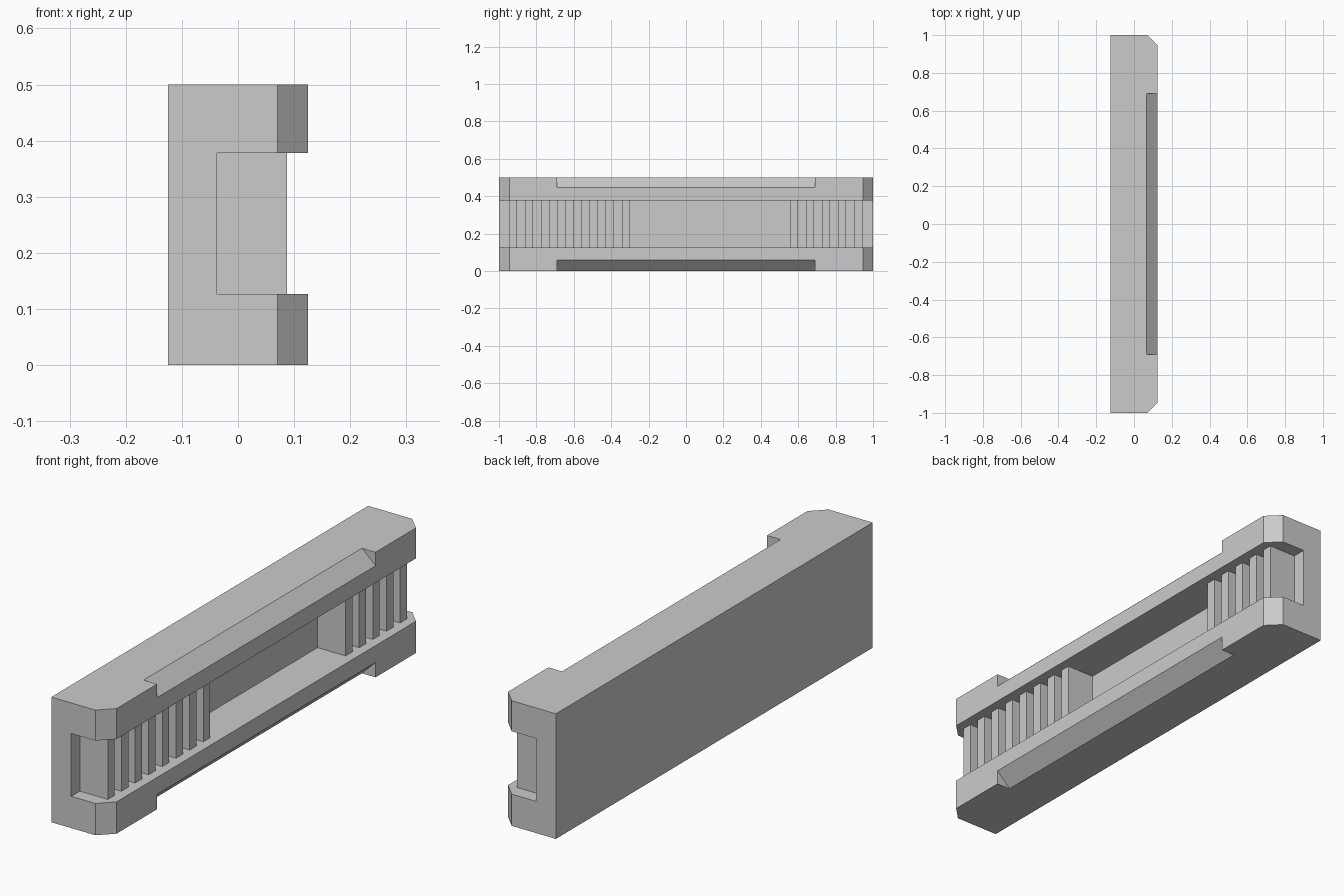
import bpy, bmesh
from mathutils import Vector

if "Cube" in bpy.data.objects:
    bpy.data.objects.remove(bpy.data.objects["Cube"])


def prism(name, points, axis, start, end):
    """Extrude a closed profile: axis 'Y' takes (x, z) points, axis 'Z' takes (x, y)."""
    def place(p, t):
        return (p[0], t, p[1]) if axis == 'Y' else (p[0], p[1], t)
    bm = bmesh.new()
    face = bm.faces.new([bm.verts.new(place(p, start)) for p in points])
    ext = bmesh.ops.extrude_face_region(bm, geom=[face])
    moved = [v for v in ext['geom'] if isinstance(v, bmesh.types.BMVert)]
    offset = Vector(place((0, 0), end - start))
    bmesh.ops.translate(bm, verts=moved, vec=offset)
    bmesh.ops.recalc_face_normals(bm, faces=bm.faces)
    mesh = bpy.data.meshes.new(name)
    bm.to_mesh(mesh)
    bm.free()
    obj = bpy.data.objects.new(name, mesh)
    bpy.context.collection.objects.link(obj)
    return obj


def cut(target, cutter):
    mod = target.modifiers.new("cut", 'BOOLEAN')
    mod.operation = 'DIFFERENCE'
    mod.solver = 'EXACT'
    mod.object = cutter
    bpy.context.view_layer.objects.active = target
    bpy.ops.object.modifier_apply(modifier=mod.name)
    bpy.data.objects.remove(cutter)


BACK, FRONT, TOP = -0.125, 0.125, 0.5
GROOVE_X, GROOVE_LOW, GROOVE_HIGH = -0.037, 0.127, 0.378

# C-shaped housing with a channel running its full length
housing = prism("housing", [
    (BACK, 0), (FRONT, 0), (FRONT, GROOVE_LOW), (GROOVE_X, GROOVE_LOW),
    (GROOVE_X, GROOVE_HIGH), (FRONT, GROOVE_HIGH), (FRONT, TOP), (BACK, TOP)],
    'Y', -1, 1)

# Bevelled vertical corners at both ends
for s in (-1, 1):
    cut(housing, prism("corner_cutter", [
        (0.05, s * 1.02), (0.145, s * 0.925), (0.145, s * 1.02)], 'Z', -0.1, 0.6))

# Sloped recesses along the upper and lower outer edges
cut(housing, prism("upper_edge_cutter", [
    (0.043, 0.52), (0.148, 0.425), (0.148, 0.52)], 'Y', -0.69, 0.69))
cut(housing, prism("lower_edge_cutter", [
    (0.044, -0.02), (0.146, 0.08), (0.146, -0.02)], 'Y', -0.69, 0.69))

# Two rows of upright teeth inside the channel
WIDTH, PITCH = 0.0432, 0.0861
for row, first, count in (("near", -0.946, 8), ("far", 0.555, 5)):
    for i in range(count):
        y = first + i * PITCH
        prism(f"{row}_tooth_{i + 1}", [
            (GROOVE_X, y), (0.087, y), (0.087, y + WIDTH), (GROOVE_X, y + WIDTH)],
            'Z', GROOVE_LOW, GROOVE_HIGH)
